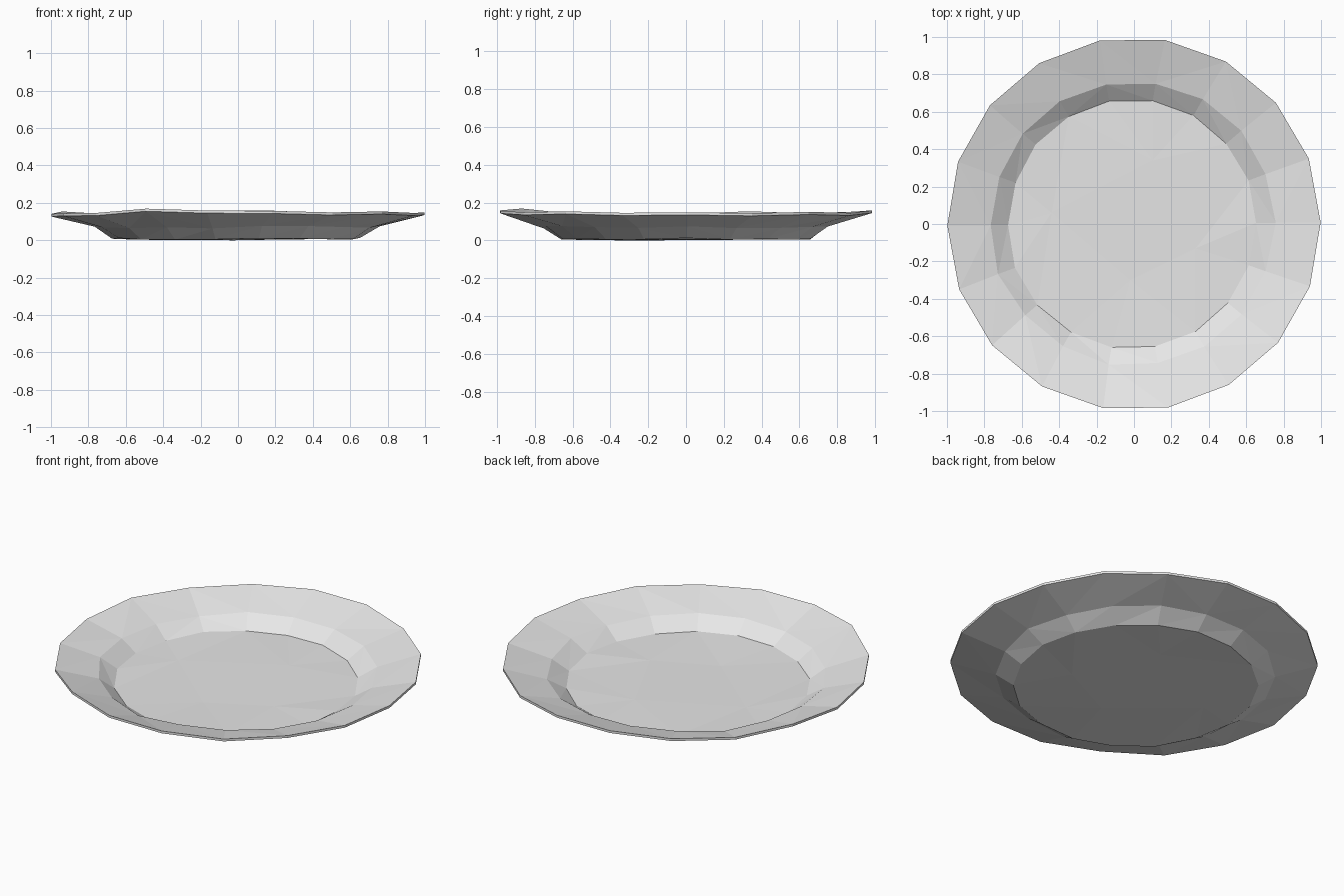
import bpy
import bmesh
import random
from math import cos, sin, radians
from mathutils import Vector
from mathutils.geometry import delaunay_2d_cdt

cube = bpy.data.objects.get("Cube")
if cube:
    bpy.data.objects.remove(cube, do_unlink=True)

random.seed(4)
SIDES = 18
THICKNESS = 0.014

# Single clay grey
grey = bpy.data.materials.new("plain_grey")
grey.use_nodes = True
colour = (0.8, 0.8, 0.8, 1)
grey.diffuse_color = colour
grey.node_tree.nodes["Principled BSDF"].inputs["Base Color"].default_value = colour

bm = bmesh.new()


def ring(radius, heights, wobble, shift=0.0):
    """Hand-made looking loop of vertices around the plate."""
    verts = []
    for i, z in enumerate(heights):
        a = radians(i * 360 / SIDES + 0.5)
        r = radius + random.uniform(-wobble, wobble)
        verts.append(bm.verts.new((r * cos(a) + shift, r * sin(a), z)))
    return verts


def bridge(inner, outer):
    """Triangulated band between two loops, with alternating diagonals."""
    for i in range(SIDES):
        j = (i + 1) % SIDES
        a, b, c, d = inner[i], outer[i], outer[j], inner[j]
        if random.random() < 0.5:
            bm.faces.new((a, b, c))
            bm.faces.new((a, c, d))
        else:
            bm.faces.new((a, b, d))
            bm.faces.new((b, c, d))


def uneven(z, amount):
    return [z + random.uniform(-amount, amount) for _ in range(SIDES)]


# Upper surface: rim, shoulder and floor loops
rim_z = [.155, .15, .157, .152, .165, .165, .157, .15, .16,
         .147, .15, .152, .175, .165, .163, .155, .16, .152]
rim = ring(0.998, rim_z, 0.0)
shoulder = ring(0.76, uneven(0.09, 0.008), 0.01, -0.01)
floor = ring(0.665, uneven(0.028, 0.005), 0.004, -0.01)
bridge(shoulder, rim)
bridge(floor, shoulder)

# Irregular facets across the floor
dents = [(.1, .34, .03), (-.44, .06, .022), (.33, -.13, .026), (-.02, -.3, .02)]
floor_verts = floor + [bm.verts.new(p) for p in dents]
flat = [v.co.to_2d() for v in floor_verts]
loop = [(i, (i + 1) % SIDES) for i in range(SIDES)]
for tri in delaunay_2d_cdt(flat, loop, [], 1, 1e-6)[2]:
    bm.faces.new([floor_verts[i] for i in tri])

# Give the plate its thickness
top = bm.faces[:]
under = bmesh.ops.duplicate(bm, geom=top)
lower = [g for g in under["geom"] if isinstance(g, bmesh.types.BMVert)]
bmesh.ops.translate(bm, verts=lower, vec=Vector((0, 0, -THICKNESS)))
edges = [e for e in bm.edges if e.is_boundary]
bmesh.ops.bridge_loops(bm, edges=edges)
bmesh.ops.recalc_face_normals(bm, faces=bm.faces[:])

# Stand it on the ground
lowest = min(v.co.z for v in bm.verts)
bmesh.ops.translate(bm, verts=bm.verts[:], vec=Vector((0, 0, -lowest)))

mesh = bpy.data.meshes.new("plate")
bm.to_mesh(mesh)
bm.free()
mesh.materials.append(grey)
plate = bpy.data.objects.new("plate", mesh)
bpy.context.collection.objects.link(plate)
